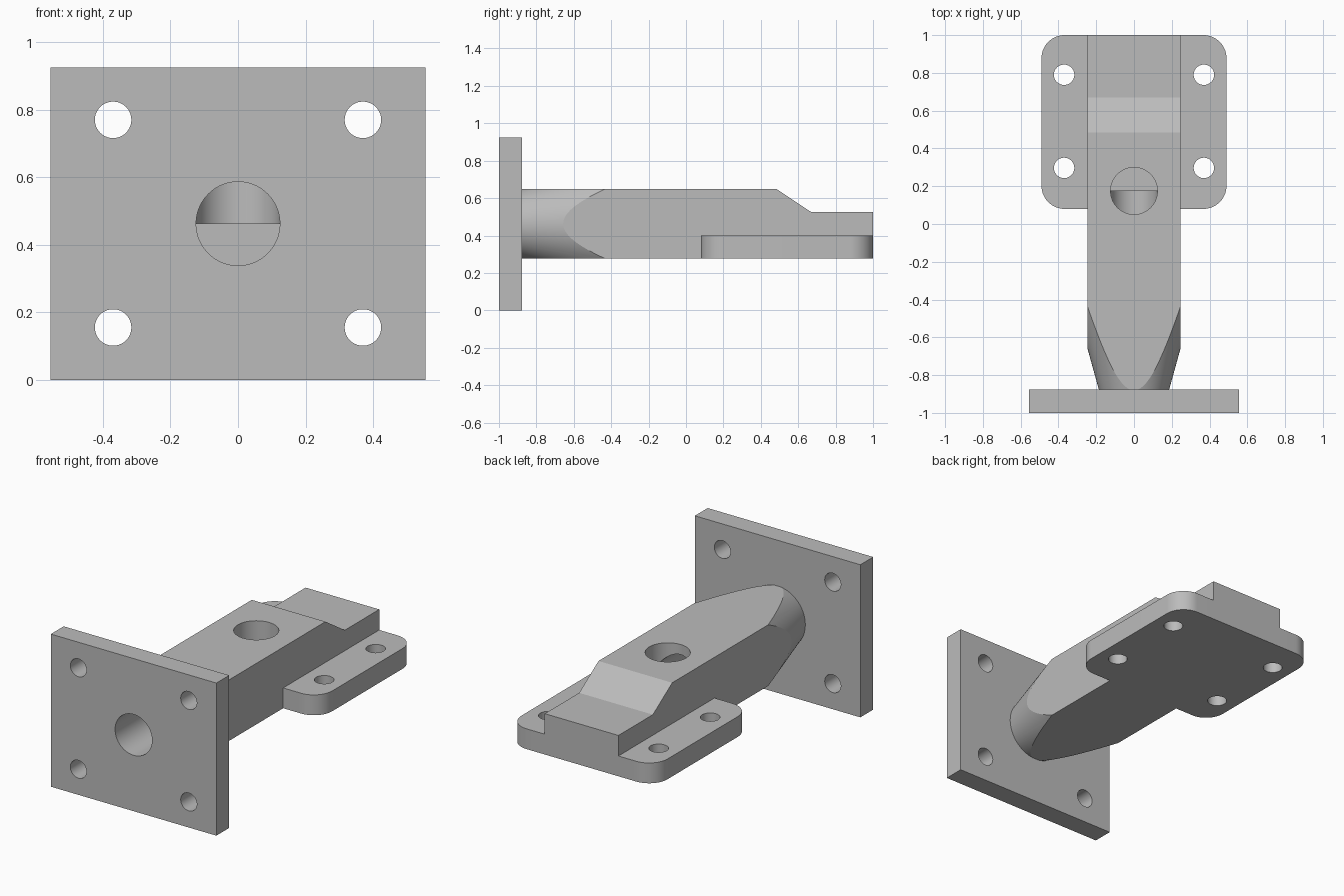
import bpy, bmesh, math
from mathutils import Matrix, Vector

if "Cube" in bpy.data.objects:
    bpy.data.objects.remove(bpy.data.objects["Cube"], do_unlink=True)

GREY = (0.5, 0.5, 0.5, 1)
steel = bpy.data.materials.new("grey steel")
steel.use_nodes = True
steel.diffuse_color = GREY
steel.node_tree.nodes["Principled BSDF"].inputs["Base Color"].default_value = GREY

AXIS_Z = 0.4625          # height of the pipe axis
HALF_W, HALF_H = 0.247, 0.185
PLATE_BACK = -0.877
BORE, BOLT = 0.124, 0.054


def finish(name, bm):
    bmesh.ops.recalc_face_normals(bm, faces=bm.faces)
    mesh = bpy.data.meshes.new(name)
    bm.to_mesh(mesh)
    bm.free()
    mesh.materials.append(steel)
    obj = bpy.data.objects.new(name, mesh)
    bpy.context.collection.objects.link(obj)
    return obj


def prism(name, points, direction):
    """Extrude a closed outline along a direction."""
    bm = bmesh.new()
    face = bm.faces.new([bm.verts.new(p) for p in points])
    ext = bmesh.ops.extrude_face_region(bm, geom=[face])["geom"]
    verts = [v for v in ext if isinstance(v, bmesh.types.BMVert)]
    bmesh.ops.translate(bm, vec=direction, verts=verts)
    return finish(name, bm)


def cone(name, start, end, r1, r2, sides=96):
    """Cylinder or cone running from start to end."""
    start, end = Vector(start), Vector(end)
    span = end - start
    bm = bmesh.new()
    turn = span.to_track_quat("Z", "Y").to_matrix().to_4x4()
    bmesh.ops.create_cone(bm, cap_ends=True, segments=sides, radius1=r1, radius2=r2,
                          depth=span.length,
                          matrix=Matrix.Translation((start + end) / 2) @ turn)
    return finish(name, bm)


def cut(obj, tool, operation="DIFFERENCE"):
    """Apply a boolean and discard the tool."""
    tool.hide_render = True
    mod = obj.modifiers.new("cut", "BOOLEAN")
    mod.object, mod.operation, mod.solver = tool, operation, "EXACT"
    bpy.context.view_layer.update()
    graph = bpy.context.evaluated_depsgraph_get()
    mesh = bpy.data.meshes.new_from_object(obj.evaluated_get(graph))
    obj.modifiers.clear()
    obj.data = mesh
    mesh.name = obj.name
    bpy.data.objects.remove(tool, do_unlink=True)


def pipe_bore():
    return cone("bore", (0, -1.1, AXIS_Z), (0, 0.175, AXIS_Z), BORE, BORE)


# Upright mounting plate with four bolt holes and the pipe opening
W, H = 0.555, 0.925
mounting_plate = prism("mounting_plate",
                       [(-W, -1, 0), (W, -1, 0), (W, -1, H), (-W, -1, H)],
                       (0, PLATE_BACK + 1, 0))
for x in (-0.37, 0.37):
    for z in (0.155, 0.77):
        cut(mounting_plate, cone("bolt", (x, -1.1, z), (x, -0.8, z), BOLT, BOLT))
cut(mounting_plate, pipe_bore())

# Block body with a stepped top, tapered to a round neck at the plate
LOW, TOP = AXIS_Z - HALF_H, AXIS_Z + HALF_H
side = [(PLATE_BACK, LOW), (1, LOW), (1, 0.525), (0.67, 0.525), (0.485, TOP), (PLATE_BACK, TOP)]
body = prism("body", [(-HALF_W, y, z) for y, z in side], (2 * HALF_W, 0, 0))
SLOPE = 0.277
radius = lambda y: HALF_H + 0.001 + SLOPE * (y - PLATE_BACK)
cut(body, cone("taper", (0, -0.95, AXIS_Z), (0, 1.2, AXIS_Z), radius(-0.95), radius(1.2), 128),
    "INTERSECT")

# Elbow passage: along the neck, then up through the top
cut(body, pipe_bore())
cut(body, cone("port", (0, 0.175, AXIS_Z), (0, 0.175, 0.9), BORE, BORE))

# Side flanges with rounded outer corners and two bolt holes each
OUT, FRONT, BACK, R = 0.49, 0.08, 1.0, 0.123
outline = [(HALF_W, FRONT)]
for cy, first in ((FRONT + R, -90), (BACK - R, 0)):
    for i in range(17):
        a = math.radians(first + 90 * i / 16)
        outline.append((OUT - R + R * math.cos(a), cy + R * math.sin(a)))
outline.append((HALF_W, BACK))
parts = [mounting_plate, body]
for name, s in (("left_flange", 1), ("right_flange", -1)):
    flange = prism(name, [(s * x, y, LOW) for x, y in outline], (0, 0, 0.123))
    for y in (0.297, 0.79):
        cut(flange, cone("bolt", (s * 0.37, y, 0.1), (s * 0.37, y, 0.6), BOLT, BOLT))
    parts.append(flange)

# Smooth round walls, crisp edges
bpy.ops.object.select_all(action="DESELECT")
for p in parts:
    p.select_set(True)
bpy.context.view_layer.objects.active = body
bpy.ops.object.shade_smooth_by_angle(angle=math.radians(7))
